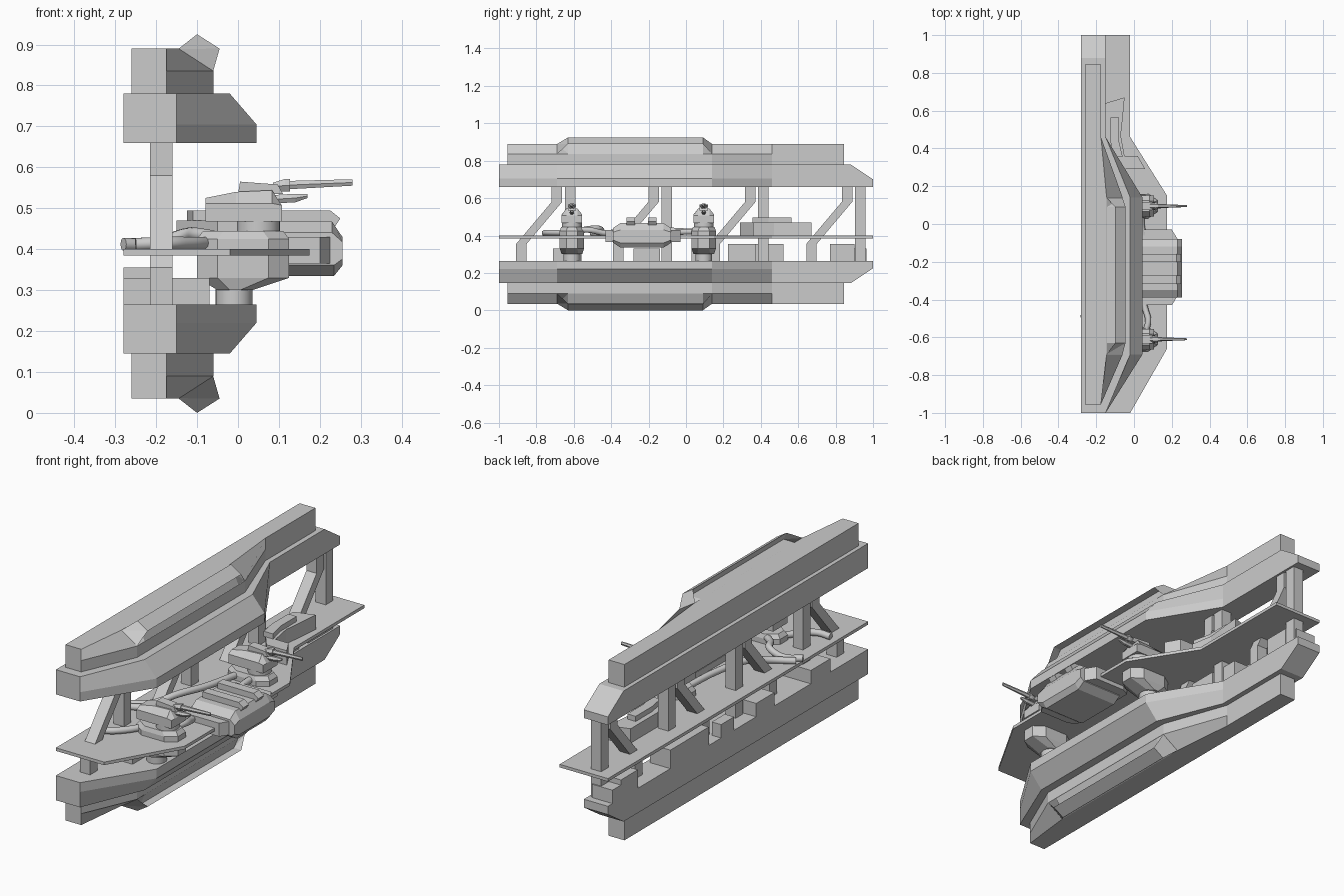
import bpy, bmesh
from math import cos, sin, pi

if "Cube" in bpy.data.objects:
    bpy.data.objects.remove(bpy.data.objects["Cube"])

H = 0.925  # total height; upper and lower beams mirror about H/2


def skin(name, rings):
    """Closed solid lofted through equal-length rings of 3D points."""
    bm = bmesh.new()
    vs = [[bm.verts.new(p) for p in r] for r in rings]
    n = len(rings[0])
    for a, b in zip(vs, vs[1:]):
        for i in range(n):
            j = (i + 1) % n
            bm.faces.new((a[i], a[j], b[j], b[i]))
    bm.faces.new(vs[0])
    bm.faces.new(vs[-1])
    bmesh.ops.remove_doubles(bm, verts=bm.verts, dist=1e-5)
    bmesh.ops.recalc_face_normals(bm, faces=bm.faces)
    me = bpy.data.meshes.new(name)
    bm.to_mesh(me)
    bm.free()
    ob = bpy.data.objects.new(name, me)
    bpy.context.collection.objects.link(ob)
    return ob


def along_y(name, sections, flip=False):
    return skin(name, [[(x, y, H - z if flip else z) for x, z in pts] for y, pts in sections])


def plan(name, pts, z0, z1):
    return skin(name, [[(x, y, z) for x, y in pts] for z in (z0, z1)])


def box(name, x0, x1, y0, y1, z0, z1):
    return plan(name, [(x0, y0), (x1, y0), (x1, y1), (x0, y1)], z0, z1)


def cylinder(name, x, y, r, z0, z1, n=24):
    ob = plan(name, [(x + r * cos(2 * pi * i / n), y + r * sin(2 * pi * i / n)) for i in range(n)], z0, z1)
    smooth(ob)
    return ob


def smooth(ob):
    bpy.ops.object.select_all(action='DESELECT')
    ob.select_set(True)
    bpy.context.view_layer.objects.active = ob
    bpy.ops.object.shade_smooth_by_angle(angle=0.6)


def pipe(name, pts, r=0.016):
    cu = bpy.data.curves.new(name, 'CURVE')
    cu.dimensions = '3D'
    cu.bevel_depth, cu.bevel_resolution, cu.resolution_u = r, 3, 6
    cu.use_fill_caps = True
    sp = cu.splines.new('BEZIER')
    sp.bezier_points.add(len(pts) - 1)
    for b, p in zip(sp.bezier_points, pts):
        b.co = p
        b.handle_left_type = b.handle_right_type = 'AUTO'
    bpy.context.collection.objects.link(bpy.data.objects.new(name, cu))


# Main beams, outer rails and raised armour, above and below
def hull(xo, xi, zo=0.705, top=0.78):
    return [(-.28, .66), (xo, .66), (xo, zo), (xi, top), (-.28, top)]


def rail(xo, xi):
    return [(-.26, .78), (xo, .78), (xo, .835), (xi, .89), (-.26, .89)]


for side, flip in (("upper", False), ("lower", True)):
    along_y(side + "_beam", [(-1, hull(-.15, -.15)), (-.69, hull(.045, -.02)), (.14, hull(.045, -.02)),
                             (.46, hull(-.15, -.15)), (.88, hull(-.15, -.15)),
                             (1, hull(-.15, -.15, .68, .70))], flip)
    along_y(side + "_rail", [(-.955, rail(-.175, -.175)), (-.69, rail(-.06, -.145)), (.14, rail(-.06, -.145)),
                             (.46, rail(-.175, -.175)), (.845, rail(-.175, -.175))], flip)
    low = [(-.146, .889), (-.061, .834)]
    high = low[::-1] + [(-.045, .89), (-.10, .925)]
    flat = low[::-1] + [low[1], low[0]]
    along_y(side + "_armour", [(-.69, flat), (-.63, high), (.09, high), (.14, flat)], flip)

# Deck plate
plan("deck", [(-.28, -1), (-.02, -1), (.175, -.66), (.175, .15), (-.02, .46), (-.02, 1), (-.28, 1)], .385, .40)

# Posts and bent braces
for i in range(4):
    y = -.62 + .517 * i
    box("post", -.215, -.16, y - .028, y + .028, .265, .665)
    path = [(y - .26, .265), (y - .26, .355), (y - .07, .58), (y - .07, .665)]
    skin("brace", [[(-.215, v - .028, z), (-.16, v - .028, z), (-.16, v + .028, z), (-.215, v + .028, z)]
                   for v, z in path])

# Equipment boxes on the lower beam
for x1, y0, y1, z1 in ((-.16, .225, .375, .355), (-.17, .375, .52, .355), (-.16, .77, .90, .355),
                       (-.17, .90, .965, .33), (-.23, .03, .13, .33), (-.17, -.28, -.14, .33), (-.07, -.71, -.56, .33)):
    box("equipment_box", -.28, x1, y0, y1, .265, z1)

# Rear deck machinery
plan("deck_machine", [(-.15, .64), (-.05, .67), (-.06, .56), (-.07, .47), (-.05, .36), (.02, .36),
                      (.06, .29), (-.05, .29), (-.15, .42)], .40, .47)
plan("deck_machine_top", [(-.125, .565), (-.08, .565), (-.08, .44), (-.06, .355), (-.11, .355), (-.125, .44)], .47, .495)


# Two gun turrets
def octagon(x0, x1, w, y, z, c):
    return [(x0 + c, y - w, z), (x1 - c, y - w, z), (x1, y - w + c * .7, z), (x1, y + w - c * .7, z),
            (x1 - c, y + w, z), (x0 + c, y + w, z), (x0, y + w - c * .7, z), (x0, y - w + c * .7, z)]


for y in (-.61, .095):
    cylinder("turret_foot", -.01, y, .045, .265, .305)
    skin("turret_base", [octagon(-.05, .035, .055, y, .30, .03), octagon(-.10, .125, .065, y, .33, .05),
                         octagon(-.10, .125, .065, y, .425, .05), octagon(-.085, .11, .058, y, .445, .05)])
    cylinder("turret_ring", .05, y, .053, .44, .47)
    prof = [(-.08, .467), (.107, .467), (.107, .507), (.083, .544), (-.005, .54), (-.08, .525)]
    cut = [(x, min(z, .512)) for x, z in prof]
    along_y("turret_head", [(y - .055, cut), (y - .03, prof), (y + .03, prof), (y + .055, cut)])
    sight = [(.0, .535), (.11, .535), (.097, .558), (.005, .565)]
    along_y("turret_sight", [(y - .022, sight), (y + .022, sight)])

    def barrel(name, stations):
        skin(name, [[(x, y + w * cos(k * pi / 3), z + h * sin(k * pi / 3)) for k in range(6)]
                    for x, z, w, h in stations])
    barrel("gun_collar", [(.085, .552, .014, .012), (.115, .556, .018, .018), (.127, .556, .016, .018)])
    barrel("gun_barrel", [(.11, .556, .012, .012), (.28, .563, .005, .009)])
    barrel("lower_barrel", [(.09, .522, .012, .012), (.14, .525, .012, .012), (.17, .53, .007, .006)])

# Central generator on the deck edge, with ribs and underside
gen = [(.0, -.41), (.04, -.43), (.20, -.43), (.25, -.35), (.25, -.11), (.20, -.03), (.04, -.03), (.0, -.05)]
plan("generator", gen, .365, .43)
core = [(.02, .335), (.235, .335), (.255, .36), (.255, .43), (.23, .467), (.02, .467)]
along_y("generator_core", [(y, [(x, .40 + (z - .40) * s) for x, z in core])
                           for y, s in ((-.39, .6), (-.35, 1), (-.12, 1), (-.08, .6))])
rib = [(.03, .45), (.23, .445), (.25, .475), (.225, .495), (.03, .495)]
for y in (-.295, -.18):
    along_y("generator_rib", [(y - .022, rib), (y + .022, rib)])

# Pipes
pipe("pipe_a", [(-.28, -.50, .412), (-.20, -.46, .412), (-.13, -.46, .435), (-.09, -.52, .435), (-.02, -.58, .42)])
pipe("pipe_b", [(-.27, -.46, .412), (-.18, -.40, .415), (-.12, -.30, .435), (-.07, -.15, .43), (-.04, .05, .42)])
pipe("pipe_c", [(-.06, -.61, .415), (-.12, -.70, .415), (-.18, -.75, .415), (-.25, -.755, .412)])
pipe("pipe_d", [(.04, -.60, .425), (.075, -.52, .43), (.06, -.45, .415), (.05, -.41, .41)])
pipe("pipe_e", [(.05, -.06, .415), (.04, .0, .42), (.04, .07, .42)])
